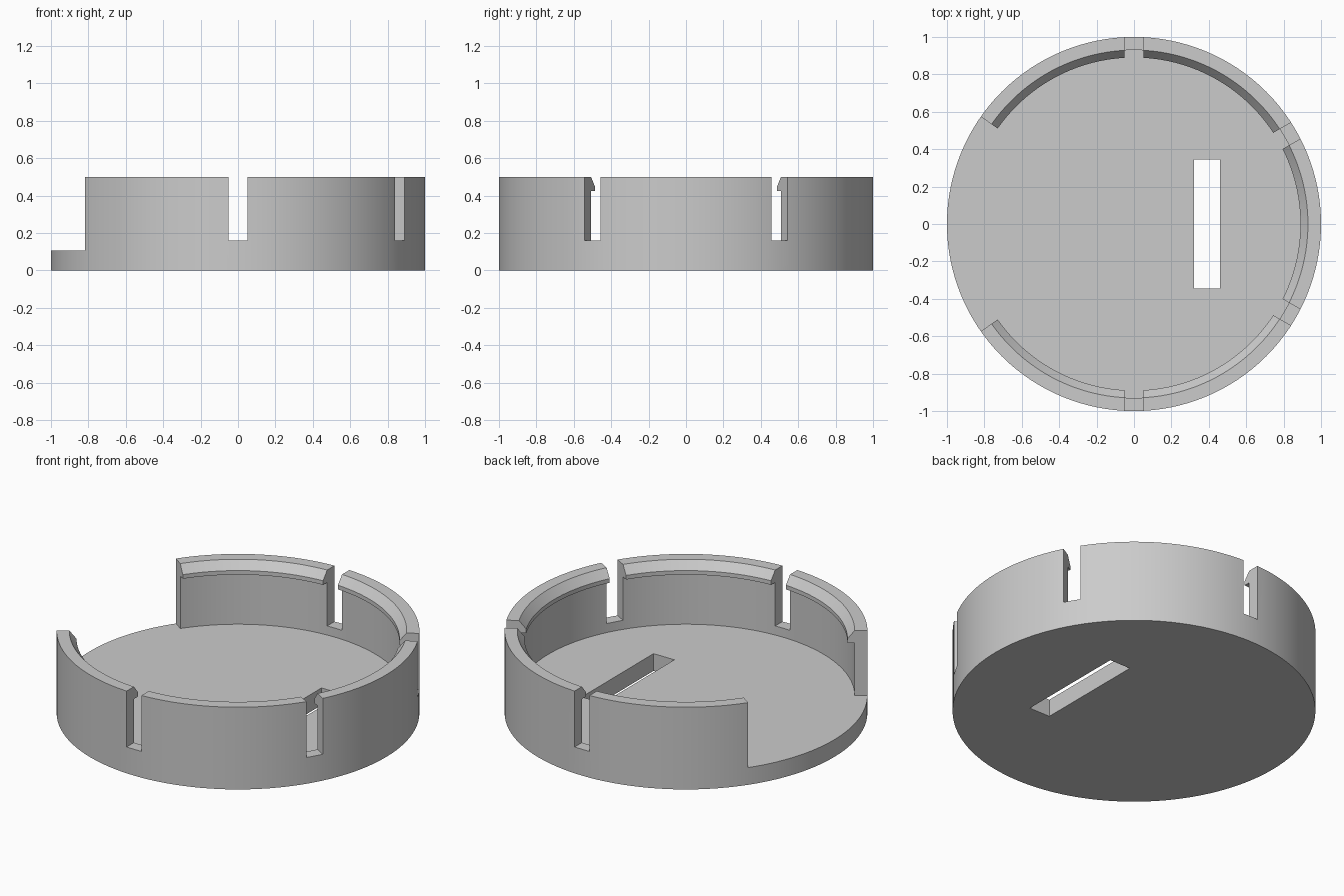
import bpy
import bmesh
from math import cos, sin, pi, radians

cube = bpy.data.objects.get("Cube")
if cube:
    bpy.data.objects.remove(cube, do_unlink=True)

SEGMENTS = 128
FLOOR = 0.105
SLOT_BOTTOM = 0.16

grey = bpy.data.materials.new("light_grey")
grey.use_nodes = True
grey.diffuse_color = (0.6, 0.6, 0.6, 1)
grey.node_tree.nodes["Principled BSDF"].inputs["Base Color"].default_value = (0.6, 0.6, 0.6, 1)


def add_object(name, bm):
    bmesh.ops.recalc_face_normals(bm, faces=bm.faces)
    mesh = bpy.data.meshes.new(name)
    bm.to_mesh(mesh)
    bm.free()
    obj = bpy.data.objects.new(name, mesh)
    mesh.materials.append(grey)
    bpy.context.collection.objects.link(obj)
    return obj


def lathe(name, profile):
    """Turn a profile about z and close both ends with flat discs."""
    bm = bmesh.new()
    angles = [2 * pi * i / SEGMENTS for i in range(SEGMENTS)]
    rings = [[bm.verts.new((r * cos(a), r * sin(a), z)) for a in angles] for r, z in profile]
    for low, high in zip(rings, rings[1:]):
        for i in range(SEGMENTS):
            j = (i + 1) % SEGMENTS
            bm.faces.new((low[i], low[j], high[j], high[i]))
    bm.faces.new(rings[0])
    bm.faces.new(rings[-1])
    return add_object(name, bm)


def prism(name, outline, bottom, top):
    bm = bmesh.new()
    low = [bm.verts.new((x, y, bottom)) for x, y in outline]
    high = [bm.verts.new((x, y, top)) for x, y in outline]
    bm.faces.new(low)
    bm.faces.new(high)
    for i in range(len(outline)):
        j = (i + 1) % len(outline)
        bm.faces.new((low[i], low[j], high[j], high[i]))
    return add_object(name, bm)


def rectangle(x0, x1, half_width, angle=0):
    corners = [(x0, -half_width), (x1, -half_width), (x1, half_width), (x0, half_width)]
    c, s = cos(angle), sin(angle)
    return [(x * c - y * s, x * s + y * c) for x, y in corners]


# Round tray with an inward snap lip along the rim
tray = lathe("round_tray", [
    (1, 0), (1, 0.5), (0.93, 0.5), (0.89, 0.45),
    (0.89, 0.425), (0.93, 0.425), (0.93, FLOOR)])

# Slits that split the rim into flexible clips
cutters = [prism("rim_slit_cutter", rectangle(0.8, 1.2, 0.05, radians(a)), SLOT_BOTTOM, 0.7)
           for a in (-90, -30, 30, 90)]

# Open sector of the rim on the right side
opening = [(r * cos(radians(a)), r * sin(radians(a)))
           for r, a in ((0.8, 145), (1.4, 145), (1.4, 215), (0.8, 215))]
cutters.append(prism("rim_opening_cutter", opening, FLOOR, 0.7))

# Long rectangular hole through the floor
cutters.append(prism("floor_hole_cutter", rectangle(0.32, 0.46, 0.345), -0.1, 0.3))

bpy.context.view_layer.objects.active = tray
for cutter in cutters:
    cut = tray.modifiers.new(cutter.name, "BOOLEAN")
    cut.operation = "DIFFERENCE"
    cut.solver = "EXACT"
    cut.object = cutter
    bpy.ops.object.modifier_apply(modifier=cut.name)
    bpy.data.objects.remove(cutter, do_unlink=True)

bpy.ops.object.select_all(action="DESELECT")
tray.select_set(True)
bpy.ops.object.shade_smooth_by_angle(angle=radians(30))
